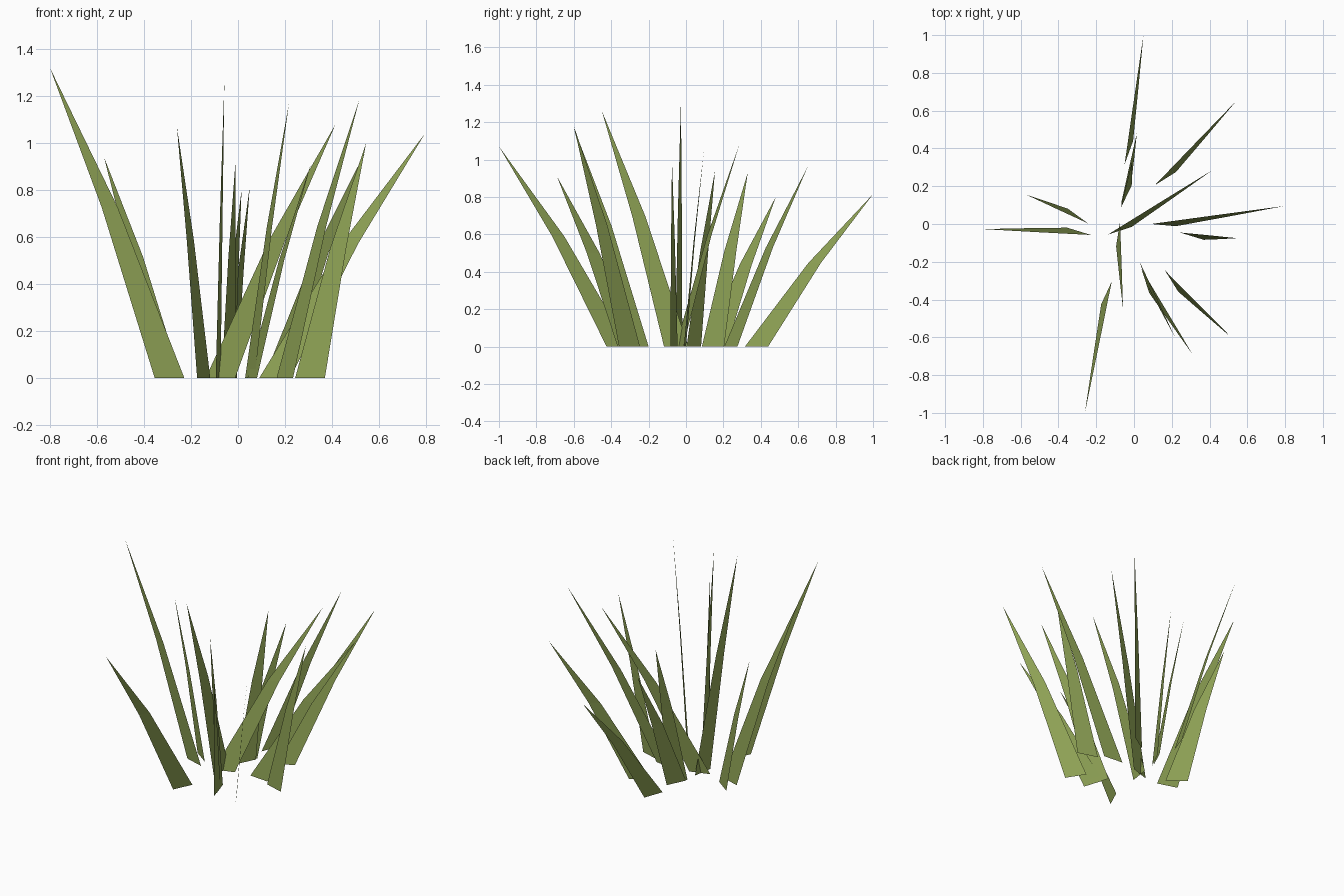
import bpy
from math import radians
from mathutils import Matrix, Vector

default_cube = bpy.data.objects.get("Cube")
if default_cube:
    bpy.data.objects.remove(default_cube, do_unlink=True)

# Single leaf colour
leaf_green = bpy.data.materials.new("leaf_green")
leaf_green.use_nodes = True
colour = (0.27, 0.36, 0.09, 1.0)
leaf_green.diffuse_color = colour
shader = leaf_green.node_tree.nodes["Principled BSDF"]
shader.inputs["Base Color"].default_value = colour
shader.inputs["Roughness"].default_value = 0.9

BASE_WIDTH = 0.132      # width of every blade at the ground
MID_TAPER = 0.54        # width left at the bend
BEND_HEIGHT = 0.55      # height of the bend as a share of the tip


def make_blade(name, inner_corner, heading, tip):
    """Flat, bent blade: ground edge, narrower bend edge and a pointed tip."""
    inner = Vector((*inner_corner, 0))
    edge = Matrix.Rotation(radians(heading), 3, "Z") @ Vector((BASE_WIDTH, 0, 0))
    outer = inner + edge
    tip = Vector(tip)

    # The bend sits halfway to the tip in plan, a little higher than halfway up
    middle = ((inner + outer) / 2).lerp(tip, 0.5)
    middle.z = tip.z * BEND_HEIGHT
    half_edge = edge * MID_TAPER / 2

    verts = [inner, outer, middle + half_edge, middle - half_edge, tip]
    mesh = bpy.data.meshes.new(name)
    mesh.from_pydata(verts, [], [(0, 1, 2, 3), (3, 2, 4)])
    mesh.materials.append(leaf_green)
    blade = bpy.data.objects.new(name, mesh)
    bpy.context.collection.objects.link(blade)
    return blade


# Ground corner nearest the clump, heading of the ground edge, tip position
blades = {
    "back_outer_blade": ((-.05, .315), 70, (.05, 1, .815)),
    "back_inner_blade": ((-.07, .1), 65, (.015, .48, .8)),
    "back_short_blade": ((-.07, .085), 64, (-.01, .33, .93)),
    "back_left_blade": ((.11, .205), 32, (.54, .65, .96)),
    "centre_blade": ((-.138, -.056), 18, (.415, .285, 1.08)),
    "left_long_blade": ((.09, 0), -5, (.795, .095, 1.04)),
    "left_upright_blade": ((.243, -.045), -17, (.545, -.075, 1)),
    "front_left_tall_blade": ((.164, -.246), -58, (.515, -.6, 1.18)),
    "front_left_short_blade": ((.04, -.24), -72, (.31, -.69, .91)),
    "front_left_inner_blade": ((.03, -.2), -72, (.217, -.6, 1.17)),
    "front_inner_blade": ((-.074, .013), -99, (-.058, -.45, 1.26)),
    "front_outer_blade": ((-.118, -.305), -115, (-.26, -1, 1.07)),
    "right_tall_blade": ((-.228, -.058), 163, (-.8, -.027, 1.32)),
    "right_short_blade": ((-.243, .003), 144, (-.57, .155, .94)),
}
for name, (corner, heading, tip) in blades.items():
    make_blade(name, corner, heading, tip)
